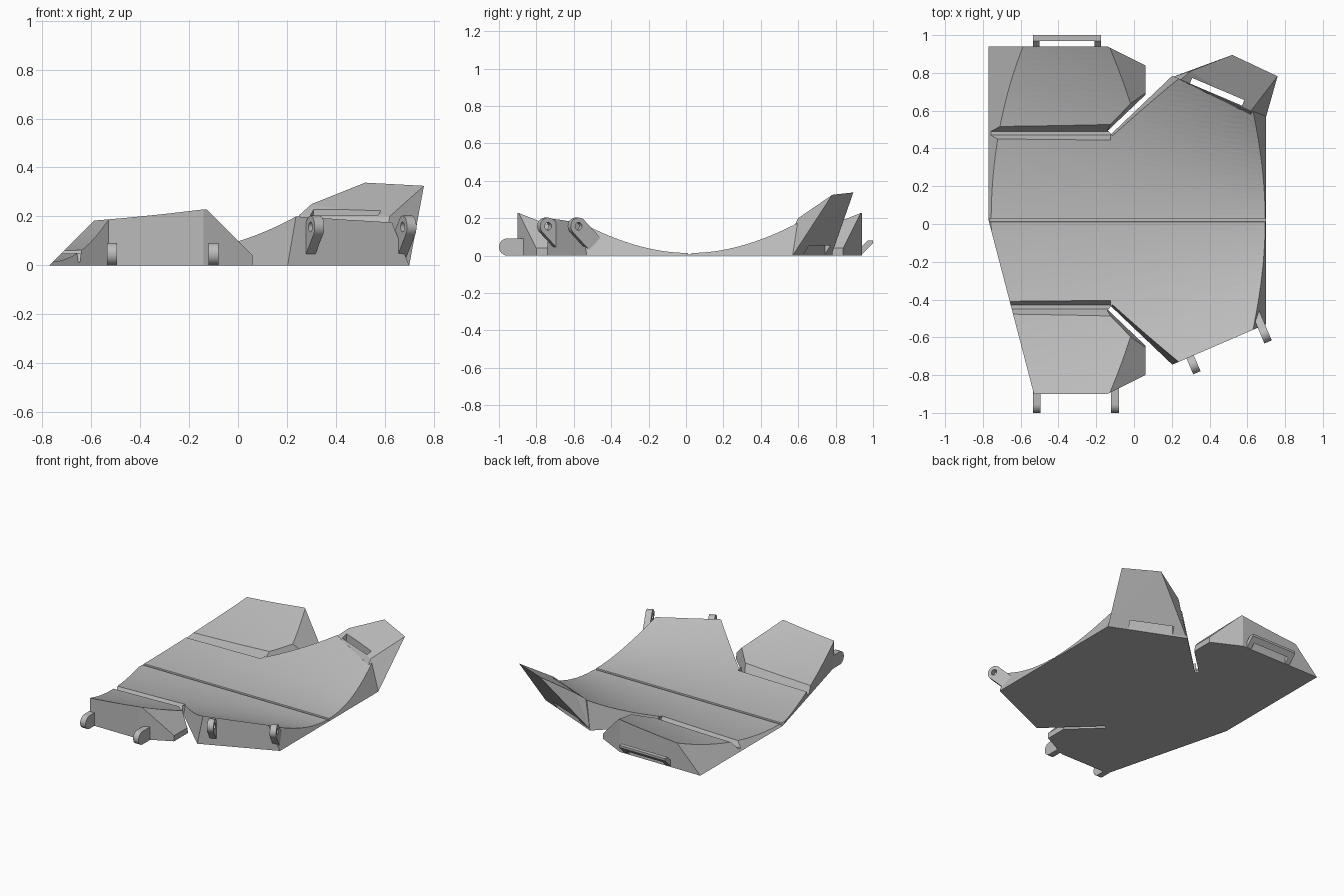
import bpy, bmesh, math
from mathutils import Vector, Matrix

if "Cube" in bpy.data.objects:
    bpy.data.objects.remove(bpy.data.objects["Cube"], do_unlink=True)

MID = 0.02  # the plate is laid out around this y line

grey = bpy.data.materials.new("light grey")
grey.use_nodes = True
grey.diffuse_color = (0.5, 0.5, 0.5, 1)
grey.node_tree.nodes["Principled BSDF"].inputs["Base Color"].default_value = (0.5, 0.5, 0.5, 1)


def finish(name, bm):
    bmesh.ops.recalc_face_normals(bm, faces=bm.faces)
    mesh = bpy.data.meshes.new(name)
    bm.to_mesh(mesh)
    bm.free()
    mesh.materials.append(grey)
    obj = bpy.data.objects.new(name, mesh)
    obj.location.y = MID
    bpy.context.collection.objects.link(obj)
    return obj


def hull(name, points):
    bm = bmesh.new()
    for p in points:
        bm.verts.new(p)
    bmesh.ops.convex_hull(bm, input=bm.verts)
    bmesh.ops.dissolve_limit(bm, angle_limit=0.001, verts=bm.verts, edges=bm.edges)
    return finish(name, bm)


def prism(name, outline, low, high, place=Matrix()):
    bm = bmesh.new()
    base = bm.faces.new([bm.verts.new((x, y, low)) for x, y in outline])
    top = bmesh.ops.extrude_face_region(bm, geom=[base])["geom"]
    bmesh.ops.translate(bm, vec=(0, 0, high - low),
                        verts=[v for v in top if isinstance(v, bmesh.types.BMVert)])
    bm.transform(place)
    return finish(name, bm)


def combine(obj, tool, operation="DIFFERENCE", keep=False):
    mod = obj.modifiers.new("cut", "BOOLEAN")
    mod.operation, mod.object, mod.solver = operation, tool, "EXACT"
    bpy.context.view_layer.update()
    graph = bpy.context.evaluated_depsgraph_get()
    mesh = bpy.data.meshes.new_from_object(obj.evaluated_get(graph))
    obj.modifiers.clear()
    obj.data = mesh
    if not keep:
        bpy.data.objects.remove(tool, do_unlink=True)


def trough(name, start, end, low, high, half_low, half_high):
    """Channel cutter with sloping sides between two plan points."""
    a, b = Vector(start), Vector(end)
    side = (b - a).normalized().orthogonal()
    return hull(name, [(*(p + side * w * s), z) for p in (a, b) for s in (-1, 1)
                       for z, w in ((low, half_low), (high, half_high))])


# Solid below the flared, valley-shaped upper surface
def surface(x, y):
    return 0.014 + y * y / (3.6 - 2.4 * x)


bm = bmesh.new()
NX, NY = 12, 72
bmesh.ops.create_grid(bm, x_segments=NX, y_segments=NY, size=1)
for v in bm.verts:
    v.co.x *= 0.9
    v.co.z = surface(v.co.x, v.co.y)
rim = [e for e in bm.edges if e.is_boundary]
skirt = [g for g in bmesh.ops.extrude_edge_only(bm, edges=rim)["geom"]
         if isinstance(g, bmesh.types.BMVert)]
for v in skirt:
    v.co.z = -0.1
bmesh.ops.holes_fill(bm, edges=[e for e in bm.edges if e.is_boundary], sides=0)
bmesh.ops.triangulate(bm, faces=bm.faces)
valley = finish("valley", bm)

# Plate footprint with two hinged wings on the left and two fixed wings on the right
HINGE, TIP = (-0.13, 0.465), (0.19, 0.77)
half = [(-0.14, 0.92), (0.06, 0.82), (0.06, 0.646), TIP, (0.7, 0.55)]
outline = ([(-0.77, 0), (-0.77, 0.92)] + half
           + [(x, -y) for x, y in reversed(half)] + [(-0.53, -0.92)])
plate = prism("curved_plate", outline, 0, 0.6)
combine(plate, valley, "INTERSECT")

# Sloping left and right ends
combine(plate, hull("left_slope", [(x, y, z) for y in (-1.2, 1.2) for x, z in
                                   ((-0.8, -0.03), (-0.2, 0.57), (-0.8, 0.57))]))
combine(plate, hull("right_slope", [(x, y, z) for y in (-1.2, 1.2) for x, z in
                                    ((0.72, -0.05), (0.5, 0.5), (0.9, 0.5), (0.9, -0.05))]))

# Hinge grooves, diagonal slots and sloping wing ends on both sides
for s in (1, -1):
    corner, tip = (HINGE[0], s * HINGE[1]), (TIP[0], s * TIP[1])
    past = Vector(tip) + (Vector(tip) - Vector(corner)) * 0.3
    combine(plate, hull("wing_slope", [
        (x, s * y, z) for x, inner, low in ((-0.13, HINGE[1], 0.23), (0.19, TIP[1], -0.09))
        for y in (inner, 1.1) for z in (low, 0.6)]))
    combine(plate, trough("hinge_groove", (-0.9, s * 0.46), (-0.125, s * 0.46),
                          0.012, 0.25, 0.01, 0.14))
    combine(plate, trough("wing_slot", corner, past, -0.05, 0.35, 0.004, 0.073))

# Fine fold line along the middle
combine(plate, trough("fold_line", (-1, 0), (1, 0), 0.006, 0.05, 0.008, 0.02))

# Flared back wing that leans outward, with a strap slot through it
flange = hull("flared_wing", [
    (0.2, 0.757, 0), (0.7, 0.55, 0), (0.62, 0.58, 0.2), (0.25, 0.745, 0.205),
    (0.3, 0.79, 0.25), (0.52, 0.875, 0.338), (0.76, 0.762, 0.325),
    (0.3, 0.65, 0.05), (0.6, 0.5, 0.05)])
slot = prism("strap_slot", [(-0.15, -0.016), (0.15, -0.016), (0.15, 0.016), (-0.15, 0.016)],
             -0.1, 0.5, Matrix.Translation((0.44, 0.68, 0)) @ Matrix.Rotation(math.radians(-23), 4, "Z"))
combine(plate, slot, keep=True)
combine(flange, slot)


# Rounded lugs with pin holes
def lug(name, x, y, z, heading, tilt, length, radius=0.046):
    arc = [math.radians(-90 + 180 * i / 16) for i in range(17)]
    shape = [(radius * math.cos(a), radius * math.sin(a)) for a in arc]
    shape += [(-length, radius), (-length, -radius)]
    # profile stands upright: first axis points outward, second axis up
    upright = Matrix.Rotation(math.radians(90), 4, "X")
    place = (Matrix.Translation((x, y - MID, z)) @ Matrix.Rotation(math.radians(heading), 4, "Z")
             @ upright @ Matrix.Rotation(math.radians(tilt), 4, "Z"))
    body = prism(name, shape, -0.021, 0.021, place)
    ring = [math.tau * i / 24 for i in range(24)]
    hole = prism("pin_hole", [(0.02 * math.cos(a), 0.02 * math.sin(a)) for a in ring],
                 -0.1, 0.1, place)
    combine(body, hole)
    return body


lugs = [lug("left_lug_outer", -0.515, -0.954, 0.046, -90, 0, 0.1),
        lug("left_lug_inner", -0.1, -0.954, 0.046, -90, 0, 0.1),
        lug("right_lug_inner", 0.315, -0.745, 0.157, -67, 45, 0.16),
        lug("right_lug_outer", 0.692, -0.582, 0.157, -67, 45, 0.16)]
for obj in lugs:
    with bpy.context.temp_override(object=obj, active_object=obj, selected_objects=[obj],
                                   selected_editable_objects=[obj]):
        bpy.ops.object.shade_smooth_by_angle(angle=math.radians(30))

# Strap loop on the back wing: two slanted arms and a crossbar
along_x = Matrix(((0, 0, 1, 0), (1, 0, 0, 0), (0, 1, 0, 0), (0, 0, 0, 1)))
arm = [(0.9, 0), (0.915, 0), (0.98, 0.065), (0.98, 0.08), (0.95, 0.08), (0.9, 0.03)]
bar = [(0.95, 0.035), (0.98, 0.065), (0.98, 0.08), (0.95, 0.08)]
prism("loop_arm_right", arm, -0.535, -0.5, along_x)
prism("loop_arm_left", arm, -0.21, -0.175, along_x)
prism("loop_bar", bar, -0.5, -0.21, along_x)
